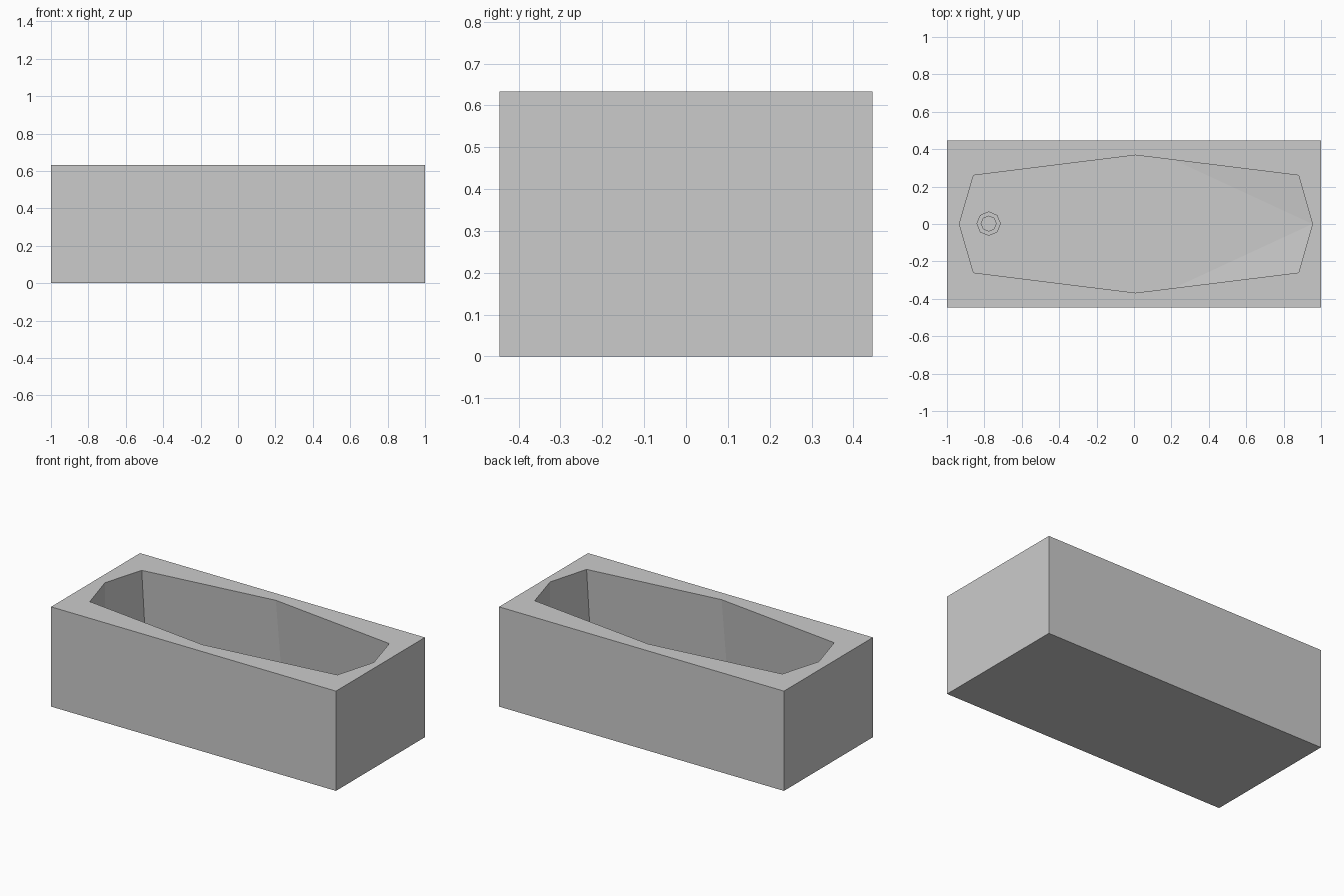
import bpy, bmesh
from math import cos, sin, tau

if "Cube" in bpy.data.objects:
    bpy.data.objects.remove(bpy.data.objects["Cube"])

HX, HY, TOP = 1.0, 0.446, 0.633
FLOOR = 0.04
HALF = [(0.954, 0), (0.88, 0.26), (0.008, 0.368), (-0.858, 0.26), (-0.934, 0)]


def make_object(name, bm):
    bmesh.ops.recalc_face_normals(bm, faces=bm.faces)
    mesh = bpy.data.meshes.new(name)
    bm.to_mesh(mesh)
    bm.free()
    obj = bpy.data.objects.new(name, mesh)
    bpy.context.collection.objects.link(obj)
    return obj


def ring(bm, pts):
    return [bm.verts.new(p) for p in pts]


def bridge(bm, a, b):
    n = len(a)
    for i in range(n):
        j = (i + 1) % n
        bm.faces.new((a[i], a[j], b[j], b[i]))


# Tub: outer box with a faceted basin whose sides flare outward below the rim
bm = bmesh.new()
corners = [(HX, -HY), (HX, HY), (-HX, HY), (-HX, -HY)]
base = ring(bm, [(x, y, 0) for x, y in corners])
top = ring(bm, [(x, y, TOP) for x, y in corners])
bm.faces.new(base)
bridge(bm, base, top)

outline = HALF + [(x, -y) for x, y in HALF[-2:0:-1]]
rim = ring(bm, [(x, y, TOP) for x, y in outline])
# the two backrest corners of the floor are slightly raised
low = ring(bm, [(x, y * 1.19, FLOOR + (0.02 if x == 0.88 else 0)) for x, y in outline])
bridge(bm, rim, low)
bm.faces.new((low[0], low[1], low[2]))
bm.faces.new((low[0], low[6], low[7]))
bm.faces.new((low[0], low[2], low[3], low[4], low[5], low[6]))

# Flat top rim between the box edge and the basin
rim_edges = [bm.edges.get((loop[i], loop[(i + 1) % len(loop)]))
             for loop in (top, rim) for i in range(len(loop))]
bmesh.ops.triangle_fill(bm, edges=rim_edges, use_beauty=True, normal=(0, 0, 1))
make_object("bathtub", bm)

# Drain: eight-sided raised collar with a recessed centre
bm = bmesh.new()
profile = [(0.065, 0), (0.065, 0.012), (0.04, 0.012), (0.04, 0.001)]
rings = [ring(bm, [(-0.777 + r * cos(tau * k / 8), 0.002 + r * sin(tau * k / 8), FLOOR + h)
                   for k in range(8)]) for r, h in profile]
for a, b in zip(rings, rings[1:]):
    bridge(bm, a, b)
bm.faces.new(rings[-1])
make_object("drain", bm)
